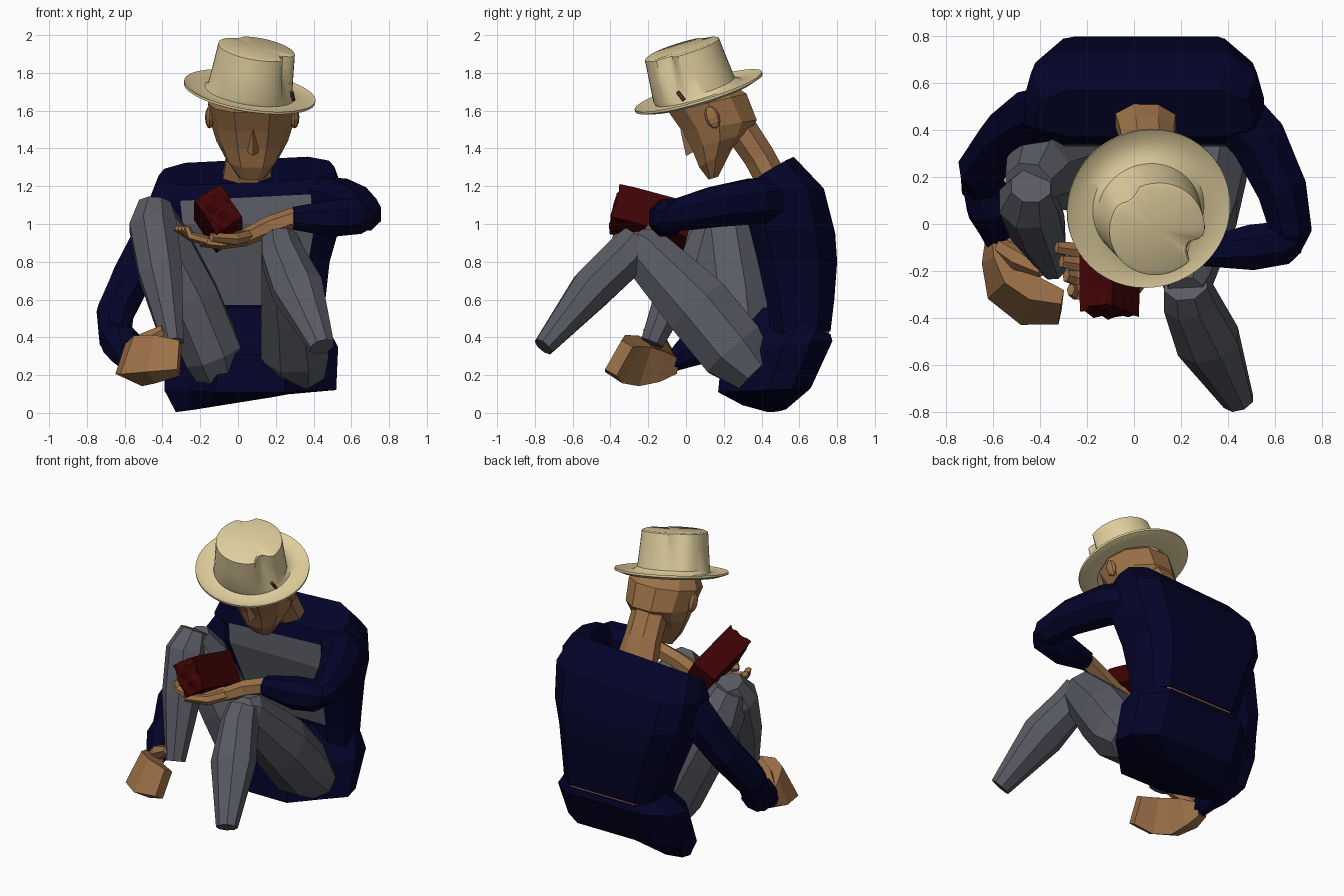
import bpy, bmesh, math, random
from mathutils import Vector, Matrix

if "Cube" in bpy.data.objects:
    bpy.data.objects.remove(bpy.data.objects["Cube"])

random.seed(4)


def material(name, rgb):
    m = bpy.data.materials.new(name)
    m.diffuse_color = (*rgb, 1)
    m.use_nodes = True
    m.node_tree.nodes["Principled BSDF"].inputs["Base Color"].default_value = m.diffuse_color
    return m


NAVY = material("navy cloth", (0.001, 0.001, 0.022))
GREY = material("grey cloth", (0.10, 0.104, 0.127))
SKIN = material("skin", (0.34, 0.167, 0.066))
STRAW = material("straw", (0.74, 0.62, 0.34))
RED = material("dark red", (0.052, 0.001, 0.0015))
BROWN = material("brown", (0.13, 0.05, 0.02))


def finish(name, bm, mats):
    bmesh.ops.recalc_face_normals(bm, faces=bm.faces)
    mesh = bpy.data.meshes.new(name)
    bm.to_mesh(mesh)
    bm.free()
    for m in mats:
        mesh.materials.append(m)
    ob = bpy.data.objects.new(name, mesh)
    bpy.context.collection.objects.link(ob)
    return ob


def loft(name, rings, *mats, rule=None):
    """Join equal rings of points into a closed skin."""
    bm = bmesh.new()
    loops = [[bm.verts.new(p) for p in r] for r in rings]
    n = len(loops[0])
    for a, b in zip(loops, loops[1:]):
        for i in range(n):
            j = (i + 1) % n
            bm.faces.new((a[i], a[j], b[j], b[i]))
    bm.faces.new(loops[0])
    bm.faces.new(loops[-1])
    if rule:
        for f in bm.faces:
            f.material_index = rule(f.calc_center_median())
    return finish(name, bm, mats)


def slab(outline, yf, zf, yb, zb, x0, x1, roll=0.0):
    """Body ring tilted from front to back; outline is in 0..1 units."""
    xm = (x0 + x1) / 2
    out = []
    for u, v in outline:
        x = x0 + (x1 - x0) * u
        out.append((x, yf + (yb - yf) * v, zf + (zb - zf) * v + roll * (x - xm)))
    return out


def tube(name, mat, pts, ref=(1, 0, 0), n=8):
    """Limb through (x, y, z, width radius, depth radius) sections."""
    P = [Vector(p[:3]) for p in pts]
    rings = []
    for i, p in enumerate(pts):
        t = (P[min(i + 1, len(P) - 1)] - P[max(i - 1, 0)]).normalized()
        side = Vector(ref)
        side = (side - t * side.dot(t)).normalized()
        up = t.cross(side)
        ra, rb = p[3], p[-1]
        rings.append([P[i] + side * ra * math.cos(a) + up * rb * math.sin(a)
                      for a in (2 * math.pi * (k + 0.5) / n for k in range(n))])
    return loft(name, rings, mat)


# Jacket with a grey shirt panel at the front, pinched at the waist
body = [(.16, 0), (.87, 0), (1, .2), (1, .5), (.97, .78), (.85, 1),
        (.15, 1), (.03, .78), (0, .5), (0, .2)]
torso_rings = [(.45, .41, .765, .432, -.25, .45), (.43, .57, .785, .60, -.30, .46),
               (.38, .80, .80, .80, -.38, .485), (.33, 1.0, .79, .95, -.45, .535),
               (.34, 1.14, .73, 1.17, -.47, .555), (.37, 1.22, .57, 1.34, -.42, .51)]
loft("jacket", [slab(body, *r, roll=.05 if r[1] > 1 else 0) for r in torso_rings],
     NAVY, GREY,
     rule=lambda c: int(c.y < .45 and .57 < c.z < 1.15 and -.1 < c.x < .2))

# Sliver of bare waist between jacket and hips
loft("waist", [slab(body, .46, z, .758, z, -.24, .44) for z in (.38, .46)], SKIN)

# Seat of the trousers, wider behind the hips
hips = [(.3, 0), (.7, 0), (.86, .3), (1, .55), (.97, .8), (.82, 1),
        (.18, 1), (.03, .8), (0, .55), (.14, .3)]
hip_rings = [(.30, .06, .53, .05, -.33, .28), (.17, .11, .66, .13, -.39, .52),
             (.19, .31, .775, .38, -.38, .53), (.41, .56, .765, .417, -.27, .46)]
loft("hips", [slab(hips, *r, roll=.16 if i == 0 else 0)
              for i, r in enumerate(hip_rings)], NAVY)

# Bent legs: hip, thigh, knee, calf, ankle
tube("left_thigh", GREY, [(.31, .37, .21, .16, .13), (.30, .25, .335, .195, .195),
                          (.28, .06, .565, .17, .195), (.225, -.24, .88, .11, .14),
                          (.22, -.28, .93, .08, .07)])
tube("left_shin", GREY, [(.22, -.25, .92, .10, .10), (.235, -.32, .83, .12, .125),
                         (.315, -.50, .655, .145, .12), (.445, -.755, .35, .07, .058)])
tube("right_thigh", GREY, [(-.08, .35, .16, .12, .13), (-.13, .29, .31, .165, .18),
                           (-.26, .25, .61, .17, .19), (-.41, .21, .92, .155, .17),
                           (-.45, .16, 1.06, .11, .11)])
tube("right_shin", GREY, [(-.44, .16, 1.11, .09, .08), (-.45, .10, .99, .135, .14),
                          (-.41, -.02, .74, .125, .12), (-.345, -.18, .37, .062, .065)])

# Sleeves
tube("left_upper_sleeve", NAVY, [(.42, .48, 1.13, .13), (.53, .36, 1.12, .13),
                                 (.63, .15, 1.09, .115), (.67, -.03, 1.05, .095),
                                 (.66, -.1, 1.03, .06)], ref=(0, 0, 1))
tube("left_lower_sleeve", NAVY, [(.69, -.06, 1.04, .07), (.64, -.08, 1.04, .10),
                                 (.50, -.10, 1.03, .105), (.29, -.12, 1.03, .065)], ref=(0, 0, 1))
tube("right_upper_sleeve", NAVY, [(-.37, .48, 1.07, .11), (-.44, .45, .93, .125),
                                  (-.55, .37, .74, .115), (-.65, .23, .53, .105),
                                  (-.65, .16, .38, .09), (-.64, .13, .31, .05)], ref=(0, 1, 0))
tube("right_lower_sleeve", NAVY, [(-.65, .19, .41, .09), (-.61, .07, .36, .11),
                                  (-.59, -.02, .30, .075), (-.585, -.08, .26, .05)], ref=(0, 0, 1))

# Hanging right hand, its back leaning outward at the bottom
tube("right_hand", SKIN, [(-.585, -.05, .26, .06, .055), (-.565, -.14, .265, .12, .09),
                          (-.53, -.25, .275, .16, .105), (-.44, -.33, .285, .16, .085),
                          (-.31, -.355, .29, .125, .05)], ref=(.2, .45, .85), n=4)
tube("right_thumb", SKIN, [(-.57, -.10, .31, .04), (-.49, -.15, .38, .05),
                           (-.39, -.20, .44, .03)], ref=(0, 0, 1), n=6)

# Left hand, palm up under the bundle
tube("left_hand", SKIN, [(.32, -.12, 1.04, .055, .055), (.16, -.14, .985, .055, .055),
                         (.03, -.17, .925, .08, .045), (-.10, -.20, .90, .13, .035),
                         (-.20, -.20, .91, .125, .03)], ref=(0, 1, 0), n=6)
for i in range(4):
    y = -.11 - .06 * i
    tube(f"left_finger_{i + 1}", SKIN,
         [(-.16, y, .91, .036, .026), (-.25, y, .935, .036, .025),
          (-.33 + .02 * i, y + .01, .98, .028, .018)], ref=(0, 1, 0), n=6)
tube("left_thumb", SKIN, [(.06, -.19, .94, .035), (-.02, -.30, .92, .035),
                          (-.14, -.37, .93, .025)], ref=(0, 0, 1), n=6)

# Wrapped bundle with a ragged front end
bm = bmesh.new()
bmesh.ops.create_cube(bm, size=1, matrix=Matrix.Diagonal((.215, .41, .165, 1)))
bmesh.ops.subdivide_edges(bm, edges=bm.edges[:], cuts=5, use_grid_fill=True)
for v in bm.verts:
    if v.co.y < -.2:
        v.co.y += random.uniform(-.013, .013)
        v.co.x *= random.uniform(.95, 1.05)
        v.co.z *= random.uniform(.95, 1.05)
bundle = finish("bundle", bm, [RED])
bundle.matrix_world = (Matrix.Translation((-.105, -.18, 1.03))
                       @ Matrix.Rotation(math.radians(-15), 4, 'X')
                       @ Matrix.Rotation(math.radians(57), 4, 'Y'))

# Neck and bowed head
tube("neck", SKIN, [(.05, .445, 1.25, .14, .09), (.055, .385, 1.36, .125, .09),
                    (.07, .27, 1.53, .12, .095)])
skull = [(.3, 0), (.7, 0), (.92, .2), (1, .5), (.9, .8), (.66, 1),
         (.34, 1), (.1, .8), (0, .5), (.08, .2)]
head_rings = [(.12, 1.235, .17, 1.25, .07), (.07, 1.30, .25, 1.41, .145),
              (.03, 1.40, .33, 1.48, .19), (-.02, 1.49, .375, 1.55, .215),
              (-.09, 1.59, .32, 1.69, .235), (-.08, 1.70, .18, 1.78, .16)]
loft("head", [slab(skull, *r[:4], .075 - r[4], .075 + r[4]) for r in head_rings], SKIN)
bm = bmesh.new()
nose = [bm.verts.new(p) for p in ((.08, -.03, 1.50), (.045, .045, 1.385),
                                  (.115, .045, 1.385), (.08, 0, 1.36))]
for tri in ((0, 1, 3), (0, 3, 2), (1, 2, 3), (0, 2, 1)):
    bm.faces.new([nose[i] for i in tri])
finish("nose", bm, [SKIN])
for name, s in (("left_ear", 1), ("right_ear", -1)):
    bm = bmesh.new()
    bmesh.ops.create_uvsphere(bm, u_segments=8, v_segments=6, radius=1,
                              matrix=Matrix.Translation((.075 + .225 * s, .14, 1.565))
                              @ Matrix.Rotation(math.radians(20), 4, 'X')
                              @ Matrix.Diagonal((.025, .038, .062, 1)))
    finish(name, bm, [SKIN])

# Tilted hat, one hollow turned profile with dents pressed into the crown
profile = [(.003, .262), (.19, .262), (.205, .255), (.213, .16), (.225, .03),
           (.24, .008), (.30, .0), (.352, .018), (.352, .004), (.30, -.014), (.225, -.008),
           (.212, .03), (.195, .20), (.003, .21)]
SEG = 48


def dent(a, centre, width):
    d = (a - math.radians(centre) + math.pi) % (2 * math.pi) - math.pi
    return math.exp(-(d / width) ** 4)


rings = []
for r, h in profile:
    ring = []
    top = min(1, max(0, (h - .06) / .13))
    for k in range(SEG):
        a = 2 * math.pi * k / SEG
        rr = r * (1 - top * (.27 * dent(a, -28, .22) + .13 * dent(a, 130, .22)))
        shift = -.02 if r < .23 else 0
        ring.append((rr * math.cos(a), rr * math.sin(a) + shift, h))
    rings.append(ring)
hat = loft("hat", rings, STRAW)
tilt = Vector((0, 0, 1)).rotation_difference(Vector((.16, -.30, 1))).to_matrix().to_4x4()
hat.matrix_world = Matrix.Translation((.06, .07, 1.69)) @ tilt
bpy.context.view_layer.objects.active = hat
hat.select_set(True)
bpy.ops.object.shade_smooth_by_angle(angle=math.radians(35))

# Small quill tucked beside the crown
tube("hat_quill", BROWN, [(.285, -.045, 1.70, .01), (.295, -.01, 1.655, .01)], n=6)
